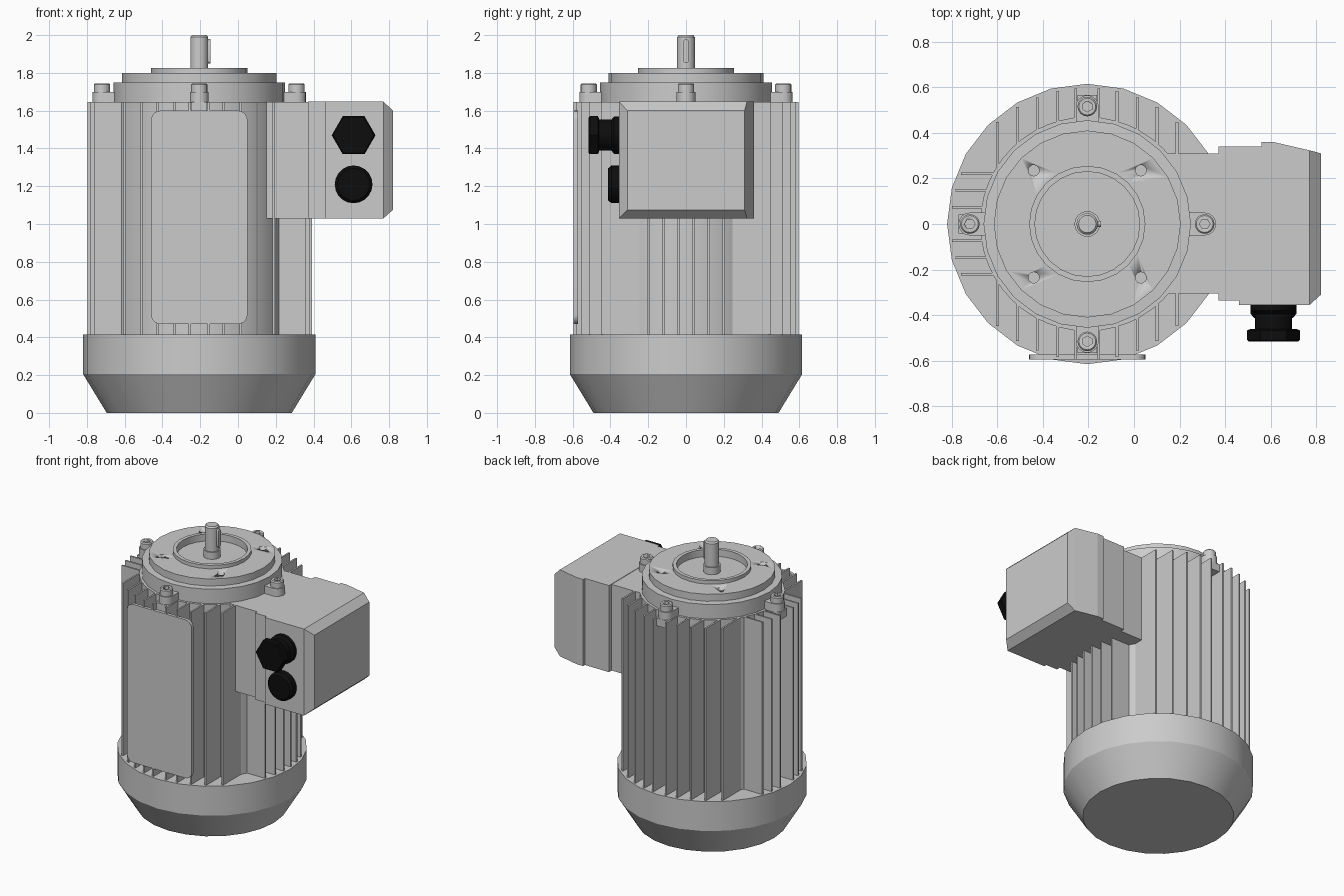
import bpy, bmesh
from math import sin, cos, pi, sqrt
from mathutils import Matrix

if "Cube" in bpy.data.objects:
    bpy.data.objects.remove(bpy.data.objects["Cube"])

AX = -0.205          # x of the motor axis
CENTRE = Matrix.Translation((AX, 0, 0))

black = bpy.data.materials.new("black_plastic")
black.diffuse_color = (0.004, 0.004, 0.004, 1)
black.use_nodes = True
black.node_tree.nodes["Principled BSDF"].inputs["Base Color"].default_value = black.diffuse_color


def finish(name, bm, mat=None, smooth=True):
    bmesh.ops.recalc_face_normals(bm, faces=bm.faces)
    me = bpy.data.meshes.new(name)
    bm.to_mesh(me)
    bm.free()
    ob = bpy.data.objects.new(name, me)
    bpy.context.collection.objects.link(ob)
    if mat:
        me.materials.append(mat)
    if smooth:
        bpy.ops.object.select_all(action='DESELECT')
        ob.select_set(True)
        bpy.context.view_layer.objects.active = ob
        bpy.ops.object.shade_smooth_by_angle(angle=0.5)
    return ob


def loft(bm, rings):
    """Skin a list of closed point rings and cap both ends."""
    vs = [[bm.verts.new(p) for p in r] for r in rings]
    n = len(vs[0])
    for a, b in zip(vs, vs[1:]):
        for i in range(n):
            j = (i + 1) % n
            bm.faces.new((a[i], a[j], b[j], b[i]))
    bm.faces.new(vs[0][::-1])
    bm.faces.new(vs[-1])


def lathe(bm, profile, n, M):
    loft(bm, [[M @ Matrix.Rotation(2 * pi * i / n, 4, 'Z') @ Matrix.Translation((r, 0, z)).to_translation()
               for i in range(n)] for r, z in profile])


def turned(name, profile, n=24, M=CENTRE, mat=None):
    bm = bmesh.new()
    lathe(bm, profile, n, M)
    return finish(name, bm, mat)


def prism(bm, pts, z0, z1, M):
    loft(bm, [[M @ Matrix.Translation((x, y, z)).to_translation() for x, y in pts] for z in (z0, z1)])


def rect(x0, x1, y0, y1):
    return [(x0, y0), (x1, y0), (x1, y1), (x0, y1)]


def cut(ob, cutter):
    m = ob.modifiers.new("cut", 'BOOLEAN')
    m.operation, m.object, m.solver = 'DIFFERENCE', cutter, 'EXACT'
    cutter.hide_render = True
    cutter.hide_viewport = False
    cutter.display_type = 'WIRE'


# fan cowl and cylindrical core
turned("fan_cowl", [(0.49, 0), (0.615, 0.205), (0.615, 0.415)])
turned("housing_core", [(0.47, 0.40), (0.47, 1.645)], 48)

# cooling fins, parallel in each quadrant and trimmed to a circle
sides = {0: (0.04, 0.12, 0.20), 180: (0.074, 0.148, 0.22),
         90: (0.05, 0.13, 0.22, 0.306, 0.394), 270: (0.05, 0.13, 0.22, 0.306, 0.394)}
bm = bmesh.new()
for angle, offsets in sides.items():
    M = CENTRE @ Matrix.Rotation(angle * pi / 180, 4, 'Z')
    for o in offsets:
        for s in (-1, 1):
            inner, outer = sqrt(0.45**2 - o * o), sqrt(0.597**2 - o * o)
            prism(bm, rect(inner, outer, s * o - 0.006, s * o + 0.006), 0.41, 1.645, M)
finish("cooling_fins", bm, smooth=False)

# end shield and flange with a spigot ring and recess
shield = turned("end_shield", [(0.455, 1.64), (0.455, 1.748), (0.41, 1.75), (0.41, 1.80),
                               (0.255, 1.80), (0.255, 1.825), (0.23, 1.825), (0.23, 1.775),
                               (0.056, 1.775), (0.056, 1.825)], 24)
bm = bmesh.new()
for x in (-0.235, 0.235):
    for y in (-0.235, 0.235):
        lathe(bm, [(0.024, 1.76), (0.024, 1.84)], 16, Matrix.Translation((AX + x, y, 0)))
cut(shield, finish("flange_hole_cutter", bm))

# shaft and its key
turned("shaft", [(0.047, 1.80), (0.047, 1.99), (0.038, 2.0)])
bm = bmesh.new()
slot = [(z + 0.014 * cos(a), 0.014 * sin(a))
        for z, a0 in ((1.965, -pi / 2), (1.865, pi / 2))
        for a in [a0 + k * pi / 6 for k in range(7)]]
M = Matrix(((0, 0, 1, AX), (0, 1, 0, 0), (1, 0, 0, 0), (0, 0, 0, 1)))
prism(bm, slot, 0.02, 0.06, M)
finish("shaft_key", bm)

# four lugs with socket head bolts
bm_lug, bm_bolt, bm_sock = bmesh.new(), bmesh.new(), bmesh.new()
lug = [(0.43, -0.05)] + [(0.515 + 0.05 * cos(a), 0.05 * sin(a))
                         for a in [-pi / 2 + k * pi / 8 for k in range(9)]] + [(0.43, 0.05)]
for k in range(4):
    M = CENTRE @ Matrix.Rotation(k * pi / 2, 4, 'Z')
    prism(bm_lug, lug, 1.64, 1.70, M)
    prism(bm_lug, rect(0.44, 0.565, -0.042, 0.042), 1.59, 1.645, M)
    B = M @ Matrix.Translation((0.515, 0, 0))
    lathe(bm_bolt, [(0.043, 1.695), (0.043, 1.738), (0.037, 1.745)], 16, B)
    lathe(bm_sock, [(0.023, 1.715), (0.023, 1.76)], 6, B)
finish("bolt_lugs", bm_lug)
cut(finish("cap_bolts", bm_bolt), finish("socket_cutter", bm_sock))

# front panel with rounded corners
bm = bmesh.new()
panel = [(cx + 0.05 * cos(a), cz + 0.05 * sin(a))
         for cx, cz, a0 in ((0.0, 1.55, 0), (-0.41, 1.55, pi / 2), (-0.41, 0.52, pi), (0.0, 0.52, 1.5 * pi))
         for a in [a0 + k * pi / 10 for k in range(6)]]
FRONT = Matrix.Rotation(pi / 2, 4, 'X')      # local z points to -y
prism(bm, panel, 0.573, 0.595, FRONT)
finish("front_panel", bm)

# terminal box: neck, base and chamfered lid as sections along x
sections = [(0.13, -0.305, 0.31, 1.03, 1.645), (0.37, -0.305, 0.31, 1.03, 1.645),
            (0.37, -0.335, 0.34, 1.03, 1.648), (0.46, -0.335, 0.34, 1.03, 1.648),
            (0.46, -0.355, 0.34, 1.03, 1.648), (0.56, -0.355, 0.34, 1.03, 1.648),
            (0.56, -0.355, 0.36, 1.03, 1.648), (0.61, -0.355, 0.36, 1.03, 1.648),
            (0.77, -0.355, 0.323, 1.03, 1.648), (0.82, -0.31, 0.31, 1.075, 1.60)]
bm = bmesh.new()
loft(bm, [[(x, y0, z0), (x, y1, z0), (x, y1, z1), (x, y0, z1)] for x, y0, y1, z0, z1 in sections])
finish("terminal_box", bm, smooth=False)

# cable gland with hexagonal nut, and blanking plug
G = Matrix.Translation((0.612, 0, 1.47)) @ FRONT
turned("gland_body", [(0.10, 0.35), (0.10, 0.38), (0.082, 0.395), (0.082, 0.47)], 20, G, black)
turned("gland_nut", [(0.10, 0.46), (0.116, 0.467), (0.116, 0.508), (0.108, 0.515)], 6, G, black)
P = Matrix.Translation((0.612, 0, 1.21)) @ FRONT
turned("blanking_plug", [(0.10, 0.35), (0.10, 0.395), (0.085, 0.412)], 20, P, black)
